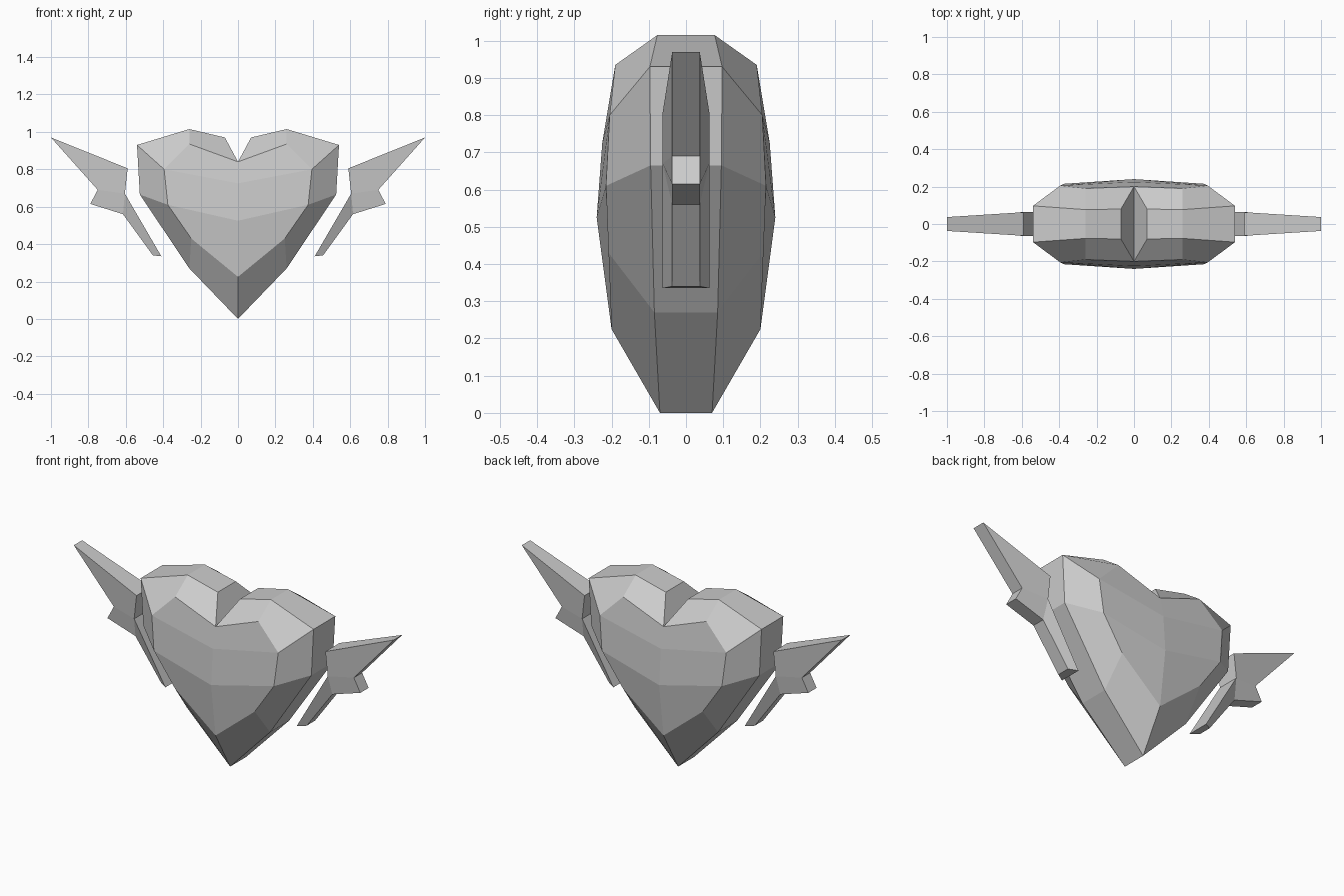
import bpy, bmesh

if "Cube" in bpy.data.objects:
    bpy.data.objects.remove(bpy.data.objects["Cube"])


def build(name, points, faces, mirror_axes, side=1):
    """Flat-shaded mesh from a partial shell, reflected and welded across the given axes."""
    bm = bmesh.new()
    verts = [bm.verts.new((side * x, y, z)) for x, y, z in points]
    for f in faces:
        bm.faces.new([verts[i] for i in f])
    for axis in mirror_axes:
        copy = bmesh.ops.duplicate(bm, geom=bm.verts[:] + bm.edges[:] + bm.faces[:])["geom"]
        for v in copy:
            if isinstance(v, bmesh.types.BMVert):
                v.co[axis] *= -1
        bmesh.ops.remove_doubles(bm, verts=bm.verts[:], dist=0.0005)
    bmesh.ops.recalc_face_normals(bm, faces=bm.faces[:])
    mesh = bpy.data.meshes.new(name)
    bm.to_mesh(mesh)
    bm.free()
    obj = bpy.data.objects.new(name, mesh)
    bpy.context.collection.objects.link(obj)
    return obj


# Heart: front right quarter, as rim, bevel ring and raised centre line
rim = [(0, -.07, 0), (.26, -.085, .27), (.525, -.095, .665),
       (.54, -.097, .93), (.26, -.077, 1.015), (.07, -.08, .97)]
ring = [(0, -.2, .225), (.25, -.208, .43), (.375, -.215, .61),
        (.395, -.205, .8), (.26, -.19, .935), (0, -.2, .84)]
centre = [(0, -.24, .525), (0, -.225, .725)]
middle = [(x, 0, z) for x, y, z in rim]
faces = [(i, i + 1, i + 7, i + 6) for i in range(5)]           # bevel
faces += [(i, i + 1, i + 15, i + 14) for i in range(5)]        # side band
faces += [(6, 7, 8, 12), (12, 8, 9, 13), (13, 9, 10, 11)]      # front facets
# notch at the top, half of a triangle pair meeting on the centre line
notch = len(rim + ring + centre + middle)
faces += [(5, 11, notch, 19)]
build("heart_body", rim + ring + centre + middle + [(0, 0, .84)], faces, (0, 1))

# Wings: front half of each, thick along the inner edge and thin outside
inner, outer = .063, .037
outline = [(.59, .805, inner), (.605, .67, inner), (.41, .335, inner), (.455, .34, outer),
           (.615, .56, outer), (.79, .615, outer), (.75, .69, outer), (1, .97, outer)]
front = [(x, -d, z) for x, z, d in outline]
mid = [(x, 0, z) for x, z, d in outline]
wing_faces = [(0, 1, 6, 7), (1, 4, 5, 6), (1, 2, 3, 4)]
wing_faces += [(i, (i + 1) % 8, (i + 1) % 8 + 8, i + 8) for i in range(8)]
for label, side in (("right", 1), ("left", -1)):
    build(label + "_wing", front + mid, wing_faces, (1,), side)
